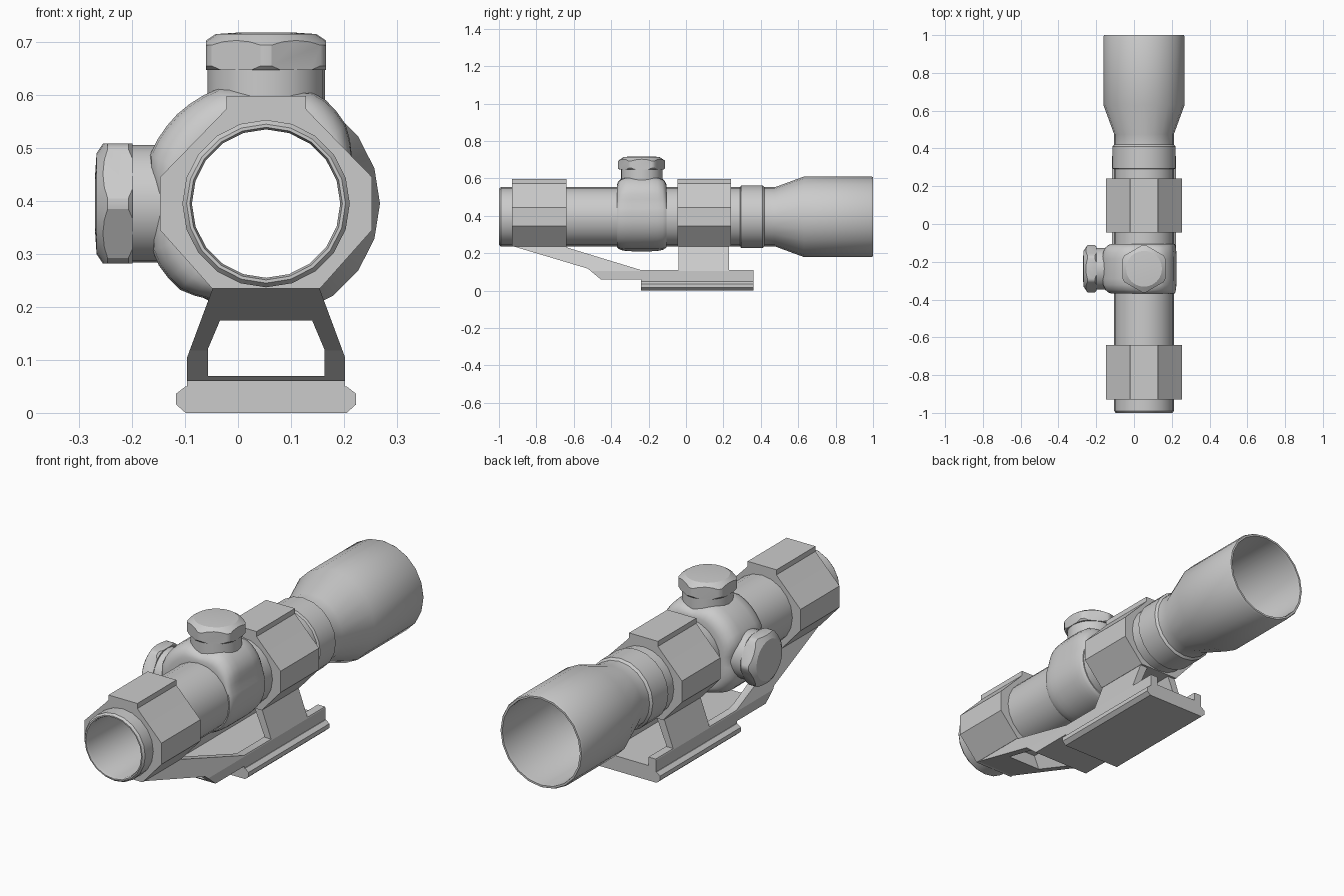
import bpy, bmesh
from math import sin, cos, pi, radians

if "Cube" in bpy.data.objects:
    bpy.data.objects.remove(bpy.data.objects["Cube"])

CX, CZ = 0.053, 0.395          # tube axis (runs along y)


def loft(name, loops, caps=True, closed=False, angle=35):
    """Skin a list of equal-length point loops."""
    bm = bmesh.new()
    rows = [[bm.verts.new(p) for p in lp] for lp in loops]
    n = len(rows[0])
    pairs = list(zip(rows, rows[1:])) + ([(rows[-1], rows[0])] if closed else [])
    for a, b in pairs:
        for i in range(n):
            j = (i + 1) % n
            bm.faces.new((a[i], a[j], b[j], b[i]))
    if caps and not closed:
        bm.faces.new(rows[0])
        bm.faces.new(rows[-1])
    bmesh.ops.recalc_face_normals(bm, faces=bm.faces)
    me = bpy.data.meshes.new(name)
    bm.to_mesh(me)
    bm.free()
    ob = bpy.data.objects.new(name, me)
    bpy.context.collection.objects.link(ob)
    smooth(ob, angle)
    return ob


def activate(ob):
    bpy.ops.object.select_all(action='DESELECT')
    ob.select_set(True)
    bpy.context.view_layer.objects.active = ob


def smooth(ob, angle=35):
    activate(ob)
    bpy.ops.object.shade_smooth_by_angle(angle=radians(angle))


def boolean(ob, other, op):
    """Apply a boolean and throw the helper away."""
    activate(ob)
    m = ob.modifiers.new("cut", 'BOOLEAN')
    m.object, m.operation, m.solver = other, op, 'EXACT'
    bpy.ops.object.modifier_apply(modifier=m.name)
    bpy.data.objects.remove(other)


def circle_y(r, y, n=20):
    return [(CX + r * cos(2 * pi * i / n), y, CZ + r * sin(2 * pi * i / n)) for i in range(n)]


def prism_y(name, half, y0, y1):
    """Extrude a half profile (half width, z), mirrored about the axis, along y."""
    pts = [(CX + w, z) for w, z in half] + [(CX - w, z) for w, z in reversed(half)]
    return loft(name, [[(x, y, z) for x, z in pts] for y in (y0, y1)], angle=20)


# Hollow scope tube with sleeve and objective bell (outside, then back inside)
tube = [(.15, -1), (.158, -.99), (.158, .29), (.168, .295), (.168, .41), (.158, .42),
        (.158, .475), (.215, .63), (.215, .992), (.211, 1), (.202, 1), (.2, .985),
        (.2, .64), (.14, .48), (.14, -.985), (.144, -1)]
loft("scope_tube", [circle_y(r, y) for r, y in tube], closed=True)

# Turret saddle: swells toward the top and left of the tube
SWELL = [(0, .172), (25, .178), (45, .212), (65, .23), (90, .205), (112, .235), (135, .238),
         (158, .238), (180, .205), (205, .235), (225, .23), (245, .202), (270, .174), (360, .172)]


def swell(deg):
    for (a, ra), (b, rb) in zip(SWELL, SWELL[1:]):
        if deg <= b:
            return ra + (rb - ra) * (deg - a) / (b - a)


saddle = []
for t, f in [(-1, -.05), (-1, .3), (-.95, .55), (-.85, .78), (-.65, .95), (-.4, 1), (.4, 1),
             (.65, .95), (.85, .78), (.95, .55), (1, .3), (1, -.05)]:
    loop = []
    for k in range(48):
        d = k * 7.5
        r = .157 + (swell(d) - .157) * f
        loop.append((CX + r * cos(radians(d)), -.237 + .132 * t, CZ + r * sin(radians(d))))
    saddle.append(loop)
loft("turret_saddle", saddle, caps=False, angle=50)


# Adjustment turrets: round neck and chamfered hexagonal cap
def circle_z(r, h, n=24):
    return [(r * sin(2 * pi * i / n), r * cos(2 * pi * i / n), h) for i in range(n)]


def turret(side, tilt):
    neck = loft(side + "_turret_neck", [circle_z(.111, h) for h in (.16, .255)])
    cap = loft(side + "_turret_cap", [circle_z(.1305, h, 6) for h in (.252, .33)])
    form = loft("cap_form", [circle_z(r, h) for r, h in
                             [(.118, .24), (.118, .252), (.126, .26), (.126, .299),
                              (.113, .308), (.095, .32), (.05, .323)]])
    boolean(cap, form, 'INTERSECT')
    smooth(cap, 25)
    for ob in (neck, cap):
        ob.location = (CX, -.237, CZ)
        ob.rotation_euler = (0, tilt, 0)


turret("top", 0)
turret("left", -pi / 2)

# Two faceted clamp rings with a raised top tab
RING = [(.075, .598), (.075, .574), (.088, .56), (.2, .445), (.2, .345), (.102, .235)]
for name, y0, y1 in (("front_ring", -.93, -.64), ("rear_ring", -.045, .24)):
    ring = prism_y(name, RING, y0, y1)
    boolean(ring, loft("bore", [circle_y(.15, y) for y in (y0 - .1, y1 + .1)]), 'DIFFERENCE')
    smooth(ring, 20)

# Cantilever mount: side outline crossed with front outline, then hollowed
SIDE = [(-.93, .239), (-.525, .118), (-.455, .06), (-.24, .06), (-.24, .045), (.36, .045),
        (.36, .11), (.23, .11), (.23, .239), (-.04, .239), (-.04, .11), (-.24, .11), (-.64, .232),
        (-.64, .239)]
mount = loft("cantilever_mount", [[(x, y, z) for y, z in SIDE] for x in (-.3, .4)], angle=20)
boolean(mount, prism_y("mount_front", [(.149, .03), (.149, .105), (.097, .245)], -1.1, .6), 'INTERSECT')
boolean(mount, prism_y("mount_hollow", [(.11, .07), (.11, .12), (.055, .25)], -.715, .6), 'DIFFERENCE')
smooth(mount, 20)

# Rail clamp base
prism_y("rail_base", [(.152, 0), (.17, .016), (.17, .036), (.152, .05)], -.24, .36)
